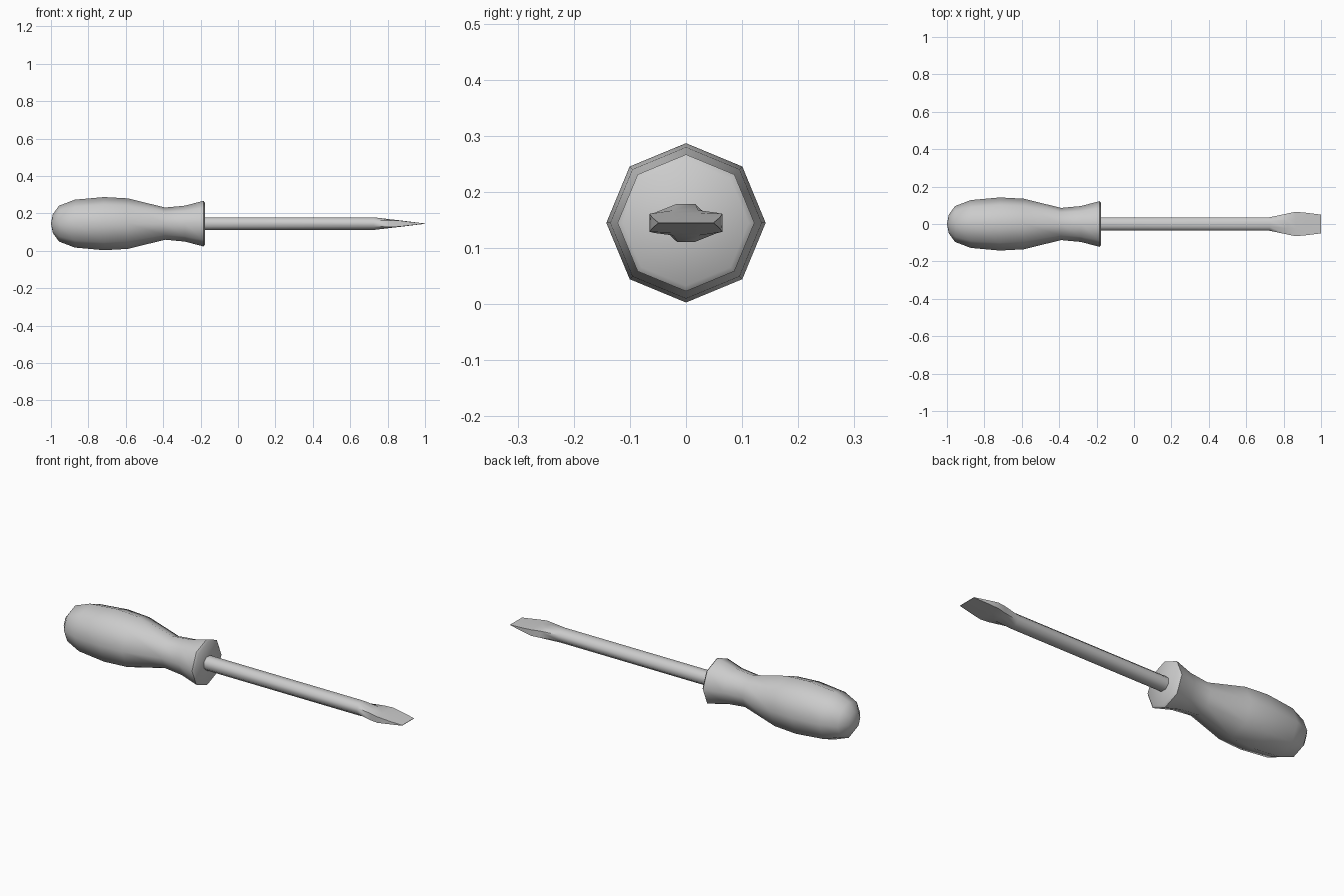
import bpy, bmesh
from math import cos, sin, pi, radians

if "Cube" in bpy.data.objects:
    bpy.data.objects.remove(bpy.data.objects["Cube"])

CZ = 0.145  # height of the tool axis


def loft(name, rings, angle):
    """Bridge eight-sided (or single point) rings along x, capping the ends."""
    bm = bmesh.new()
    loops = [[bm.verts.new(p) for p in ring] for ring in rings]
    for a, b in zip(loops, loops[1:]):
        for i in range(8):
            j = (i + 1) % 8
            if len(a) == 1:
                bm.faces.new((a[0], b[j], b[i]))
            else:
                bm.faces.new((a[i], a[j], b[j], b[i]))
    for end in (loops[0], loops[-1]):
        if len(end) > 2:
            bm.faces.new(end)
    bmesh.ops.recalc_face_normals(bm, faces=bm.faces)
    mesh = bpy.data.meshes.new(name)
    bm.to_mesh(mesh)
    bm.free()
    obj = bpy.data.objects.new(name, mesh)
    bpy.context.collection.objects.link(obj)
    bpy.ops.object.select_all(action='DESELECT')
    obj.select_set(True)
    bpy.context.view_layer.objects.active = obj
    bpy.ops.object.shade_smooth_by_angle(angle=radians(angle))


def round_ring(x, r):
    return [(x, r * cos(i * pi / 4), CZ + r * sin(i * pi / 4)) for i in range(8)]


def blade_ring(x, side_y, side_z, top_y, top_z):
    quarter = [(side_y, side_z), (top_y, top_z)]
    pts = quarter + [(-y, z) for y, z in quarter[::-1]]
    pts += [(-y, -z) for y, z in pts]
    return [(x, y, CZ + z) for y, z in pts]


# Handle: bulbous grip, narrow neck and flared collar
profile = [(-0.99, 0.05), (-0.957, 0.096), (-0.872, 0.128), (-0.717, 0.142),
           (-0.588, 0.135), (-0.39, 0.086), (-0.283, 0.096),
           (-0.185, 0.122), (-0.176, 0.112)]
loft("handle", [[(-1, 0, CZ)]] + [round_ring(x, r) for x, r in profile], 50)

# Shaft running into a flattened, flared blade tip
loft("shaft_and_blade", [
    blade_ring(-0.2, 0.036, 0.015, 0.016, 0.034),
    blade_ring(0.725, 0.036, 0.015, 0.016, 0.034),
    blade_ring(0.82, 0.056, 0.018, 0.022, 0.0225),
    blade_ring(0.865, 0.065, 0.016, 0.025, 0.0175),
    blade_ring(0.92, 0.06, 0.0095, 0.025, 0.0105),
    blade_ring(1.0, 0.05, 0.001, 0.02, 0.001),
], 50)
